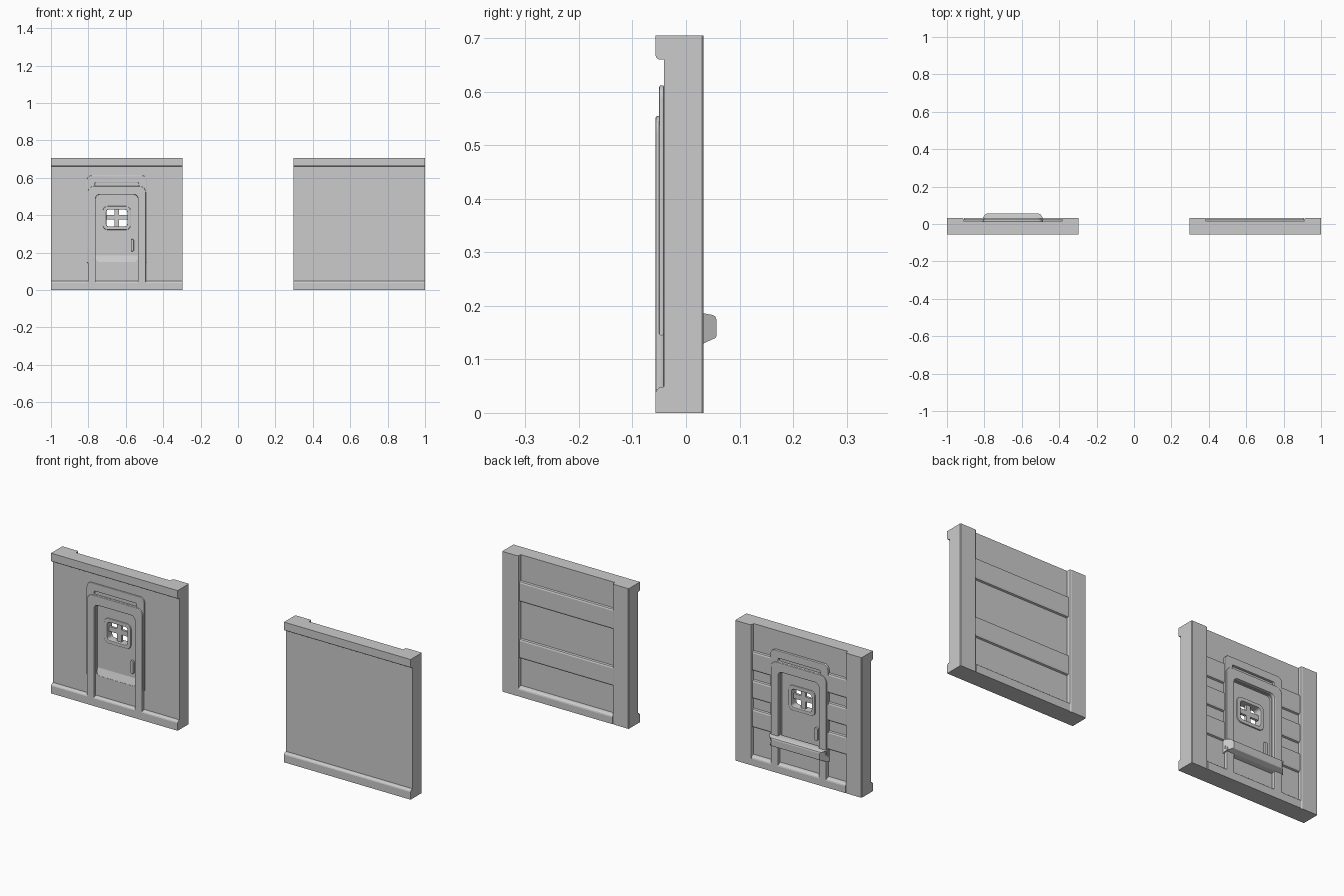
import bpy, bmesh, math

if "Cube" in bpy.data.objects:
    bpy.data.objects.remove(bpy.data.objects["Cube"])

HALF, RECESS, H = 0.352, 0.262, 0.705      # panel half width, recess half width, height
FRONT, BACK, WALL = -0.041, 0.033, 0.013   # wall front, post back, recessed wall back


def prism(name, axis, profile, t0, t1, taper=None):
    """Extrude a 2D profile along an axis; taper(point) insets both ends."""
    place = {'x': lambda p, t: (t, p[0], p[1]),
             'z': lambda p, t: (p[0], p[1], t)}[axis]
    bm = bmesh.new()
    inset = taper or (lambda p: 0)
    a = [bm.verts.new(place(p, t0 + inset(p))) for p in profile]
    b = [bm.verts.new(place(p, t1 - inset(p))) for p in profile]
    bm.faces.new(a)
    bm.faces.new(b[::-1])
    n = len(profile)
    for i in range(n):
        j = (i + 1) % n
        bm.faces.new((a[i], b[i], b[j], a[j]))
    bmesh.ops.recalc_face_normals(bm, faces=bm.faces)
    me = bpy.data.meshes.new(name)
    bm.to_mesh(me)
    bm.free()
    ob = bpy.data.objects.new(name, me)
    bpy.context.collection.objects.link(ob)
    return ob


def box(name, x0, x1, y0, y1, z0, z1):
    return prism(name, 'x', [(y0, z0), (y1, z0), (y1, z1), (y0, z1)], x0, x1)


def arc(cx, cz, r, a0, a1, n=6):
    return [(cx + r * math.cos(math.radians(a0 + (a1 - a0) * i / n)),
             cz + r * math.sin(math.radians(a0 + (a1 - a0) * i / n))) for i in range(n + 1)]


def round_rect(x0, x1, z0, z1, r):
    return (arc(x1 - r, z1 - r, r, 0, 90) + arc(x0 + r, z1 - r, r, 90, 180)
            + arc(x0 + r, z0 + r, r, 180, 270) + arc(x1 - r, z0 + r, r, 270, 360))


def rect(x0, x1, z0, z1):
    return [(x1, z0), (x1, z1), (x0, z1), (x0, z0)]


def arch(cx, z0, wo, to, ro, wi, ti, ri):
    """Door surround outline: outer and inner half width, top and corner radius."""
    outer = [(cx + wo, z0)] + arc(cx + wo - ro, to - ro, ro, 0, 90) \
        + arc(cx - wo + ro, to - ro, ro, 90, 180) + [(cx - wo, z0)]
    inner = [(cx - wi, z0)] + arc(cx - wi + ri, ti - ri, ri, 180, 90) \
        + arc(cx + wi - ri, ti - ri, ri, 90, 0) + [(cx + wi, z0)]
    return outer + inner


def plate(name, outlines, y0, y1, bevel=0.0):
    """Flat plate in the xz plane; extra outlines become holes."""
    cu = bpy.data.curves.new(name, 'CURVE')
    cu.dimensions, cu.fill_mode = '2D', 'BOTH'
    cu.extrude = (y1 - y0) / 2 - bevel
    cu.bevel_depth, cu.offset, cu.bevel_resolution = bevel, -bevel, 1
    for pts in outlines:
        sp = cu.splines.new('POLY')
        sp.points.add(len(pts) - 1)
        for p, (x, z) in zip(sp.points, pts):
            p.co = (x, z, 0, 1)
        sp.use_cyclic_u = True
    ob = bpy.data.objects.new(name, cu)
    bpy.context.collection.objects.link(ob)
    ob.location.y = (y0 + y1) / 2
    ob.rotation_euler.x = math.pi / 2
    bpy.ops.object.select_all(action='DESELECT')
    ob.select_set(True)
    bpy.context.view_layer.objects.active = ob
    bpy.ops.object.convert(target='MESH')
    bpy.ops.object.shade_smooth_by_angle(angle=math.radians(35))
    return bpy.context.view_layer.objects.active


def wall_panel(label, cx, bands, doorway=None):
    x0, x1 = cx - HALF, cx + HALF
    r0, r1 = cx - RECESS, cx + RECESS
    # core wall, with an optional doorway
    holes = [doorway] if doorway else []
    plate(label + "_core", [rect(r0, r1, 0, H)] + holes, FRONT, WALL)
    # side posts with softened back corners
    for side, s in (("left", -1), ("right", 1)):
        o, i = cx + s * HALF, cx + s * RECESS
        prism(f"{label}_{side}_post", 'z',
              [(o, FRONT), (o, BACK - .003), (o - s * .003, BACK), (i + s * .008, BACK),
               (i + s * .002, BACK - .003), (i, BACK - .009), (i, FRONT)], 0, H)
    # front trim strips
    prism(label + "_front_bottom_trim", 'x',
          [(FRONT, 0), (-.057, 0), (-.057, .038), (-.055, .043), (-.05, .047), (FRONT, .049)], x0, x1)
    prism(label + "_front_top_trim", 'x',
          [(FRONT, H), (-.057, H), (-.057, .668), (-.055, .663), (-.05, .66), (FRONT, .66)], x0, x1)
    # back bottom rail
    prism(label + "_back_rail", 'x',
          [(WALL, 0), (BACK, 0), (BACK, .034), (.031, .04), (.025, .045), (WALL, .048)], r0, r1)
    # raised horizontal bands on the back; the door splits them in two
    spans = [(r0, cx - .13), (cx + .13, r1)] if doorway else [(r0, r1)]
    for z0, z1 in bands:
        for a, b in spans:
            prism(label + "_band", 'x',
                  [(WALL, z0), (.021, z0 + .003), (.024, z0 + .01), (.024, z1 - .01),
                   (.021, z1 - .003), (WALL, z1)], a, b)


CX = 0.648
wall_panel("plain_wall", CX, [(.185, .285), (.47, .575)])
D = -CX
wall_panel("door_wall", D, [(.185, .28), (.33, .425), (.47, .57)],
           round_rect(D - .113, D + .113, .15, .51, .022))

# door surrounds: backing plate with slot, then the raised arch, on each face
for face, py, ay in (("front", (-.05, FRONT), (-.057, FRONT)),
                     ("back", (WALL, .027), (WALL, BACK))):
    plate(face + "_surround_plate",
          [arch(D, .145, .16, .612, .025, .122, .52, .022),
           round_rect(D - .118, D + .118, .557, .574, .007)], *py, .003)
    plate(face + "_door_arch",
          [arch(D, 0, .155, .555, .032, .113, .51, .022)], *ay, .004)

# door leaf with window opening
window = round_rect(D - .056, D + .056, .34, .43, .014)
plate("door_leaf", [rect(D - .118, D + .118, .14, .52), window], -.028, .002)
plate("window_frame", [round_rect(D - .074, D + .074, .322, .448, .024), window],
      -.034, .008, .003)
box("window_crossbar", D - .06, D + .06, -.019, -.007, .377, .401)
box("window_upright", D - .012, D + .012, -.019, -.007, .33, .44)

# sloped sills under the door
for face, inner, outer in (("front", -.026, FRONT), ("back", 0, WALL)):
    prism(face + "_sill", 'x',
          [(inner, .14), (outer, .14), (outer, .147), (inner, .19)], D - .115, D + .115)

# door handles, one per face
for face, hx, y0, y1 in (("front", D + .083, -.038, -.026), ("back", D - .083, 0, .012)):
    plate(face + "_handle", [round_rect(hx - .008, hx + .008, .207, .272, .006)], y0, y1, .002)

# projecting step on the back
prism("back_step", 'x',
      [(WALL, .125), (BACK, .13), (.055, .14), (.057, .143), (.057, .174),
       (.055, .18), (.05, .183), (BACK, .186), (WALL, .186)],
      D - .16, D + .16, lambda p: max(0, p[0] - .04) ** 2 * 70 + max(0, p[0] - BACK) * .2)
